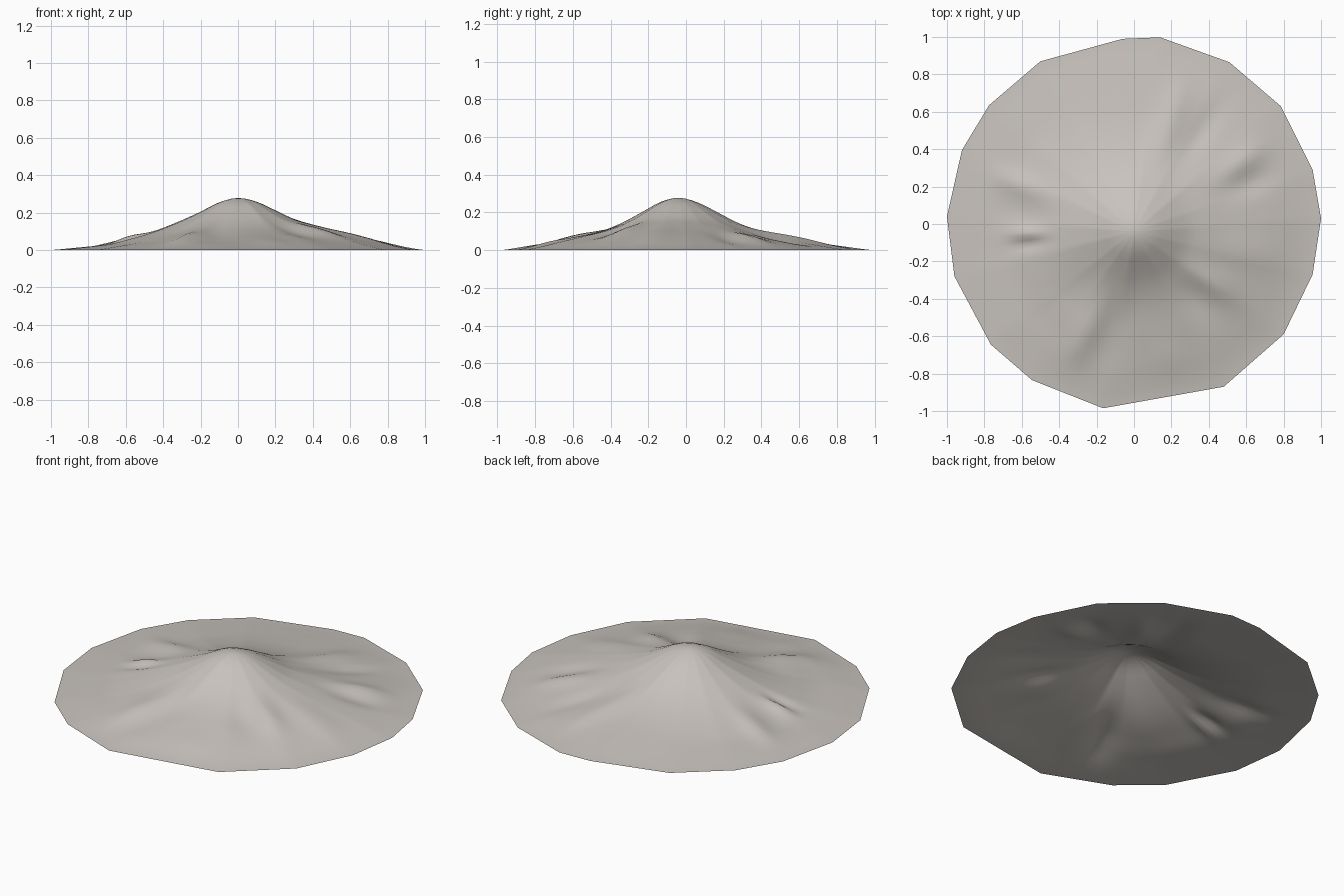
import bpy, bmesh, math
from mathutils import Vector

if "Cube" in bpy.data.objects:
    bpy.data.objects.remove(bpy.data.objects["Cube"])

# Rim corners, counter-clockwise from the east
RIM = [(1.0, .03), (.955, .29), (.785, .63), (.51, .865), (.14, .998), (-.06, .99),
       (-.50, .87), (-.775, .635), (-.92, .395), (-1.0, .04), (-.96, -.28), (-.765, -.645),
       (-.545, -.835), (-.165, -.985), (.48, -.87), (.80, -.59), (.955, -.27)]
APEX = Vector((0.0, -.04))
SPLIT, RINGS = 8, 30

# Slope profiles (height at even steps from peak to rim): east, north, west, south
STEPS = 10
PROFILES = [
    [.278, .258, .212, .165, .135, .108, .085, .062, .038, .015, 0],
    [.278, .252, .200, .145, .105, .076, .055, .040, .026, .012, 0],
    [.278, .255, .205, .160, .120, .086, .058, .032, .019, .009, 0],
    [.278, .256, .205, .155, .118, .092, .072, .052, .033, .014, 0]]

# Ridges and gullies: angle, distance along slope, width across, length, height
SPURS = [(72, .62, .07, .22, .022), (56, .66, .06, .18, -.014), (33, .70, .06, .16, .020),
         (22, .68, .06, .15, -.014), (-33, .50, .07, .15, .020), (-48, .48, .08, .16, -.014),
         (-116, .62, .07, .20, .022), (-100, .55, .08, .20, -.014), (158, .66, .06, .16, .018),
         (172, .60, .07, .16, -.008), (181, .58, .035, .09, .018), (187, .57, .03, .09, -.012),
         (-75, .75, .07, .15, .012), (-140, .5, .09, .2, -.008), (-10, .6, .09, .22, .010)]


def sample(profile, t):
    """Smooth reading of a profile."""
    f = min(t * STEPS, STEPS - 1e-6)
    i = int(f)
    u = f - i
    p0, p1, p2 = profile[max(i - 1, 0)] if i else profile[1], profile[i], profile[i + 1]
    p3 = profile[min(i + 2, STEPS)]
    return p1 + .5 * u * (p2 - p0 + u * (2*p0 - 5*p1 + 4*p2 - p3 + u * (3*(p1 - p2) + p3 - p0)))


def height(p, t):
    d = p - APEX
    a = math.atan2(d.y, d.x)
    q = (a / (math.pi / 2)) % 4
    i = int(q) % 4
    u = q - int(q)
    u = u * u * (3 - 2 * u)
    z = sample(PROFILES[i], t) * (1 - u) + sample(PROFILES[(i + 1) % 4], t) * u
    for ang, dist, wide, length, h in SPURS:
        ax = Vector((math.cos(math.radians(ang)), math.sin(math.radians(ang))))
        along = d.dot(ax) - dist
        across = d.x * ax.y - d.y * ax.x
        z += h * math.exp(-(along / length) ** 2 - (across / wide) ** 2) * min(1, (1 - t) * 4)
    return max(z, 0)


# Mountain shell: rings from the peak out to the angular rim
bm = bmesh.new()
peak = bm.verts.new((APEX.x, APEX.y, .278))
edge = []
for k, c in enumerate(RIM):
    a, b = Vector(c), Vector(RIM[(k + 1) % len(RIM)])
    edge += [a.lerp(b, s / SPLIT) for s in range(SPLIT)]
n = len(edge)
rings = []
for r in range(1, RINGS + 1):
    t = r / RINGS
    ring = []
    for e in edge:
        p = APEX.lerp(e, t)
        ring.append(bm.verts.new((p.x, p.y, height(p, t))))
    rings.append(ring)
for j in range(n):
    m = (j + 1) % n
    bm.faces.new((peak, rings[0][j], rings[0][m]))
    for lo, hi in zip(rings, rings[1:]):
        bm.faces.new((lo[j], hi[j], hi[m], lo[m]))
for f in bm.faces:
    f.smooth = True
mesh = bpy.data.meshes.new("mountain")
bm.to_mesh(mesh)
bm.free()
rock = bpy.data.materials.new("pale grey rock")
rock.diffuse_color = (.58, .545, .51, 1)
rock.use_nodes = True
rock.node_tree.nodes["Principled BSDF"].inputs["Base Color"].default_value = rock.diffuse_color
mesh.materials.append(rock)
bpy.context.collection.objects.link(bpy.data.objects.new("mountain", mesh))
